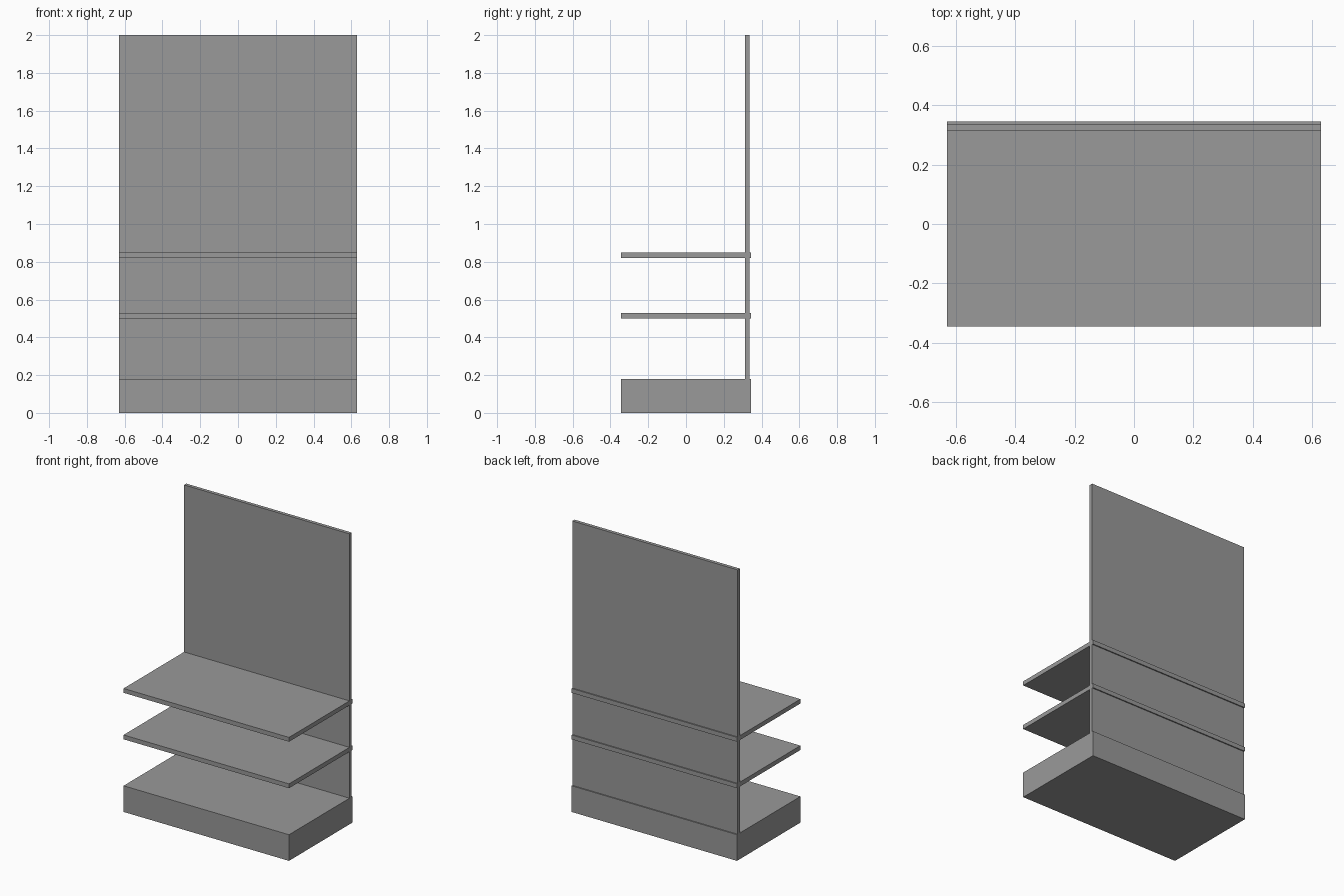
import bpy
import bmesh
from mathutils import Matrix, Vector

cube = bpy.data.objects.get("Cube")
if cube:
    bpy.data.objects.remove(cube, do_unlink=True)

# Single painted metal colour
grey = bpy.data.materials.new("mid_grey")
grey.use_nodes = True
colour = (0.32, 0.32, 0.32, 1)
grey.diffuse_color = colour
grey.node_tree.nodes["Principled BSDF"].inputs["Base Color"].default_value = colour

HALF_WIDTH = 0.63
HALF_DEPTH = 0.345


def slab(name, y0, y1, z0, z1):
    """Full-width box between two depths and two heights."""
    bm = bmesh.new()
    size = Vector((2 * HALF_WIDTH, y1 - y0, z1 - z0))
    centre = Vector((0, (y0 + y1) / 2, (z0 + z1) / 2))
    bmesh.ops.create_cube(bm, size=1, matrix=Matrix.LocRotScale(centre, None, size))
    mesh = bpy.data.meshes.new(name)
    bm.to_mesh(mesh)
    bm.free()
    mesh.materials.append(grey)
    obj = bpy.data.objects.new(name, mesh)
    bpy.context.collection.objects.link(obj)
    return obj


# Plinth, upright back panel and the two shelves
slab("base_plinth", -HALF_DEPTH, HALF_DEPTH, 0, 0.18)
slab("back_panel", 0.313, 0.337, 0.18, 2)
for name, bottom in (("lower_shelf", 0.5), ("upper_shelf", 0.82)):
    slab(name, -HALF_DEPTH, HALF_DEPTH, bottom, bottom + 0.03)
